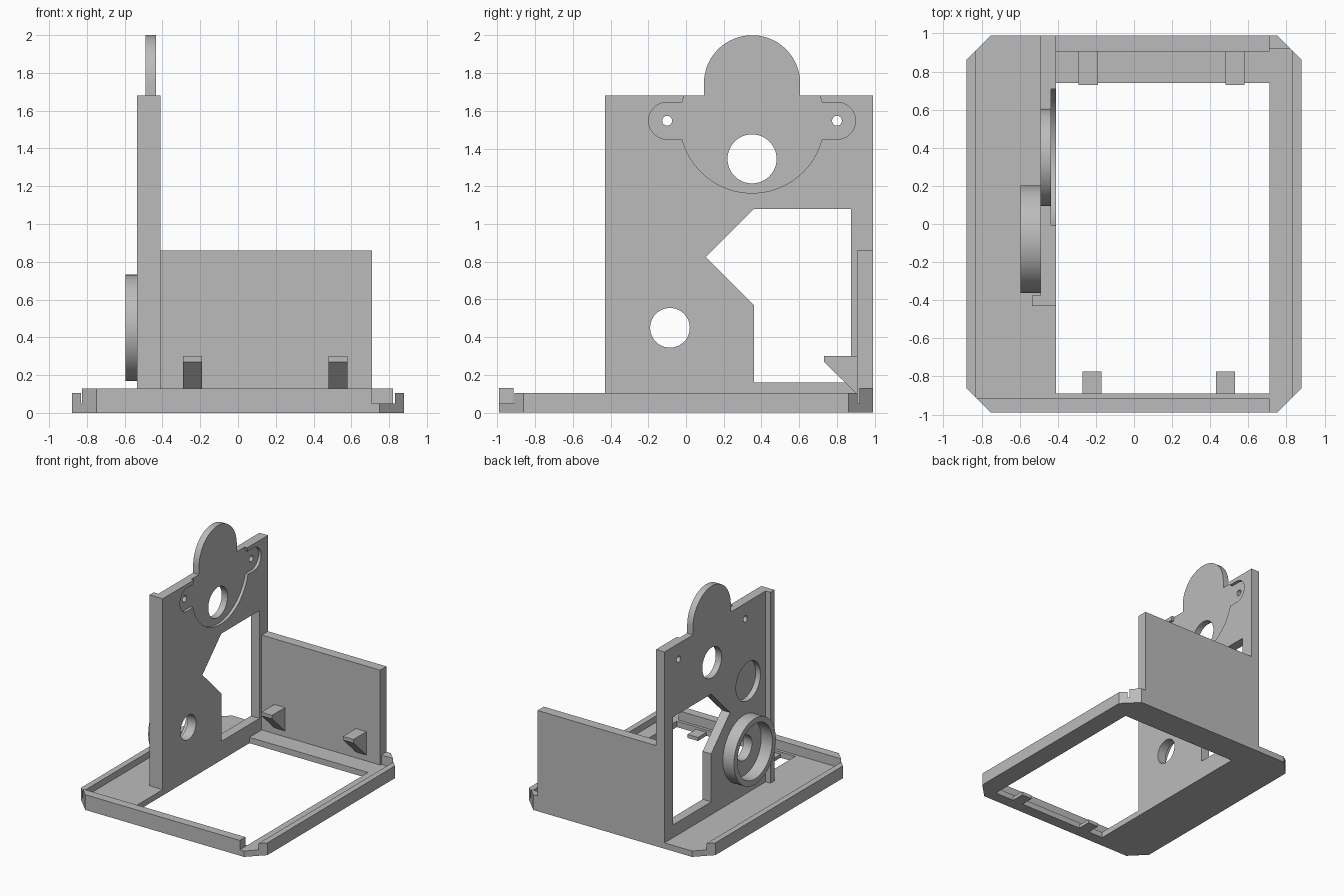
import bpy, bmesh, math

if "Cube" in bpy.data.objects:
    bpy.data.objects.remove(bpy.data.objects["Cube"])

grey = bpy.data.materials.new("plain grey")
grey.diffuse_color = (0.5, 0.5, 0.5, 1)
grey.use_nodes = True
grey.node_tree.nodes["Principled BSDF"].inputs["Base Color"].default_value = grey.diffuse_color


def prism(name, pts, a, b, axis="z"):
    """Extrude a closed outline from a to b; outline is (x,y) for z, (y,z) for x."""
    place = (lambda p, h: (p[0], p[1], h)) if axis == "z" else (lambda p, h: (h, p[0], p[1]))
    bm = bmesh.new()
    low = [bm.verts.new(place(p, a)) for p in pts]
    high = [bm.verts.new(place(p, b)) for p in pts]
    bm.faces.new(low)
    bm.faces.new(high)
    n = len(pts)
    for i in range(n):
        j = (i + 1) % n
        bm.faces.new((low[i], low[j], high[j], high[i]))
    bmesh.ops.recalc_face_normals(bm, faces=bm.faces)
    me = bpy.data.meshes.new(name)
    bm.to_mesh(me)
    bm.free()
    me.materials.append(grey)
    ob = bpy.data.objects.new(name, me)
    bpy.context.collection.objects.link(ob)
    return ob


def rect(x0, x1, y0, y1):
    return [(x0, y0), (x1, y0), (x1, y1), (x0, y1)]


def arc(cx, cy, r, a0=0, a1=360, n=64):
    count = n if a1 - a0 >= 360 else n + 1
    return [(cx + r * math.cos(math.radians(a0 + (a1 - a0) * i / n)),
             cy + r * math.sin(math.radians(a0 + (a1 - a0) * i / n))) for i in range(count)]


def boolean(ob, tool, op="DIFFERENCE"):
    mod = ob.modifiers.new(op, "BOOLEAN")
    mod.operation, mod.solver, mod.object = op, "EXACT", tool
    bpy.context.view_layer.objects.active = ob
    bpy.ops.object.modifier_apply(modifier=mod.name)
    bpy.data.objects.remove(tool)


def smooth(ob):
    bpy.ops.object.select_all(action="DESELECT")
    ob.select_set(True)
    bpy.context.view_layer.objects.active = ob
    bpy.ops.object.shade_smooth_by_angle(angle=math.radians(30))


# Base floor: chamfered frame with a large opening
floor = prism("base_floor", [(-.75, -.99), (.75, -.99), (.88, -.86), (.88, .86),
                             (.75, .99), (-.75, .99), (-.88, .86), (-.88, -.86)], 0, .05)
boolean(floor, prism("opening", rect(-.41, .71, -.89, .74), -.1, .2))

# Side rails and low walls around the rim
for side, s in (("left", -1), ("right", 1)):
    prism(side + "_rail", [(s * .88, -.86), (s * .83, -.91), (s * .83, .91), (s * .88, .86)], .05, .105)
prism("front_wall", [(-.75, -.99), (.71, -.99), (.71, -.915), (-.825, -.915)], .05, .13)
prism("back_corner_wall", [(.71, .92), (.82, .92), (.75, .99), (.71, .99)], .05, .13)

# Front tabs reaching into the opening
for i, x in enumerate((-.27, .43)):
    prism(f"front_tab_{i + 1}", rect(x, x + .1, -.89, -.775), 0, .03)

# Back panel with wedge hooks
prism("back_panel", rect(-.41, .71, .905, .99), .05, .86)
for i, x in enumerate((-.29, .48)):
    prism(f"panel_hook_{i + 1}", [(.905, .3), (.73, .3), (.73, .27), (.905, .1)], x, x + .1, "x")

# Upright plate
plate = prism("upright_plate", rect(-.43, .99, .05, 1.68), -.49, -.41, "x")

# Shallow recess on the inner face: disc plus two ears
boolean(plate, prism("disc_recess", arc(.35, 1.547, .383, n=96), -.435, -.3, "x"))
ears = arc(-.1, 1.547, .098, 90, 270, 24) + arc(.8, 1.547, .098, -90, 90, 24)
boolean(plate, prism("ear_recess", ears, -.435, -.3, "x"))

# Rounded tab on top of the plate
tab = [(.095, 1.6)] + [(.605, 1.6)] + arc(.35, 1.745, .255, 0, 180, 48)
boolean(plate, prism("top_tab", tab, -.49, -.435, "x"), "UNION")

# Window and round holes
window = [(.36, 1.08), (.105, .825), (.36, .57), (.36, .16), (.875, .16), (.875, 1.08)]
boolean(plate, prism("window", window, -.7, -.2, "x"))
for y, z, r in ((.35, 1.345, .13), (-.085, .45, .105), (-.1, 1.547, .026), (.8, 1.547, .026)):
    boolean(plate, prism("hole", arc(y, z, r, n=48), -.7, -.2, "x"))

# Blind round pocket on the outer face
boolean(plate, prism("pocket", arc(-.14, 1.0, .165, n=48), -.7, -.445, "x"))
smooth(plate)

# Lip along the front edge of the plate
prism("plate_lip", rect(-.43, -.375, .05, 1.68), -.535, -.49, "x")

# Ring collar on the outer face
ring = prism("ring_collar", arc(-.08, .45, .282), -.595, -.49, "x")
boolean(ring, prism("ring_bore", arc(-.08, .45, .235), -.7, -.4, "x"))
smooth(ring)
